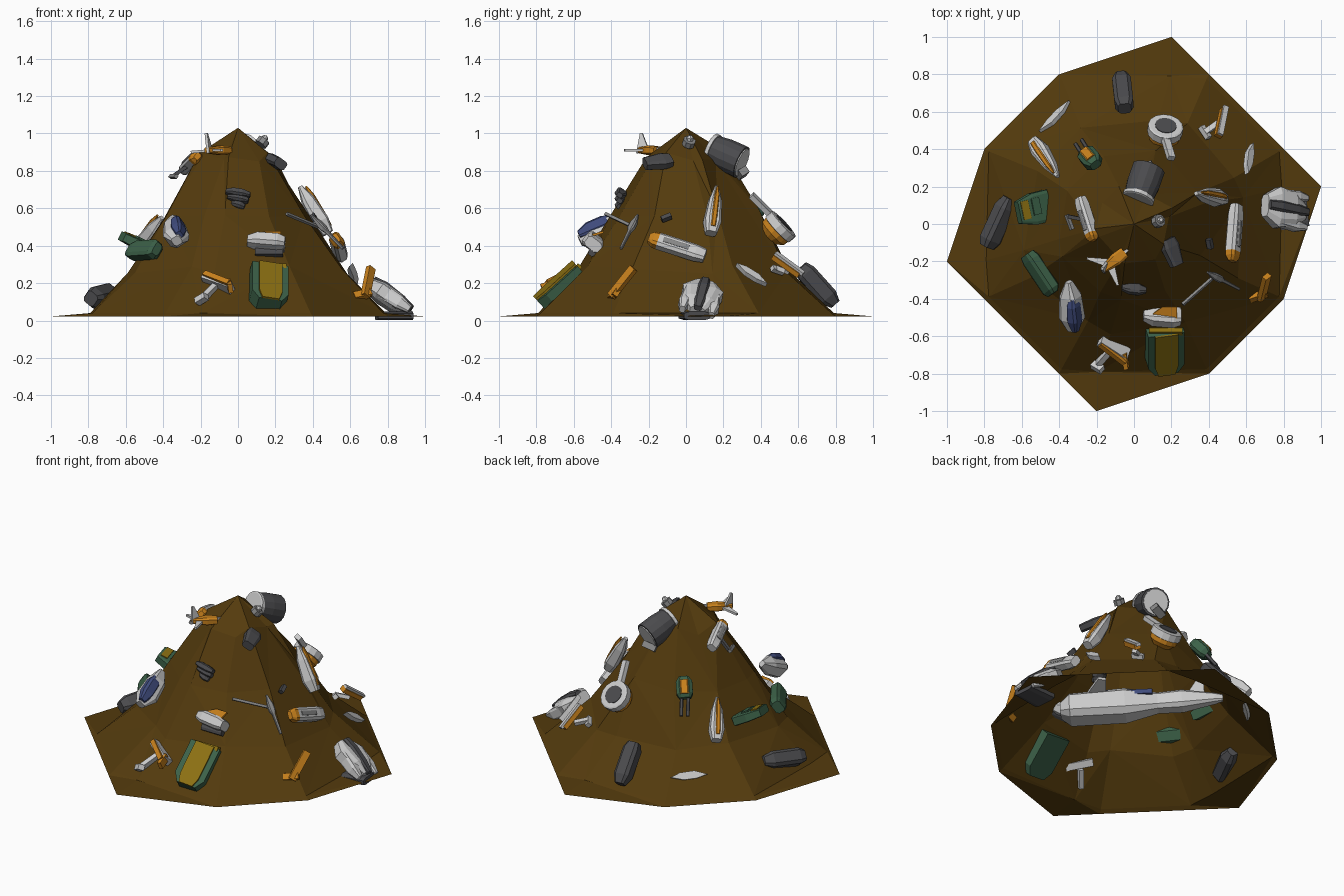
import bpy, bmesh, random
from math import cos, sin, pi
from mathutils import Vector, Matrix

if "Cube" in bpy.data.objects:
    bpy.data.objects.remove(bpy.data.objects["Cube"])

random.seed(4)


def mat(name, *rgb):
    m = bpy.data.materials.new(name)
    m.diffuse_color = (*rgb, 1)
    m.use_nodes = True
    m.node_tree.nodes["Principled BSDF"].inputs["Base Color"].default_value = m.diffuse_color
    return m


EARTH = mat("earth", .088, .043, .004)
WHITE = mat("white", .6, .6, .6)
GREY = mat("mid_grey", .25, .25, .25)
DARK = mat("dark_grey", .07, .07, .075)
ORANGE = mat("orange", .58, .22, .012)
GREEN = mat("green", .045, .12, .065)
YELLOW = mat("yellow", .26, .16, .006)
BLUE = mat("blue", .05, .07, .2)


def make(name, verts, faces, material):
    me = bpy.data.meshes.new(name)
    me.from_pydata([tuple(v) for v in verts], [], faces)
    bm = bmesh.new()
    bm.from_mesh(me)
    bmesh.ops.recalc_face_normals(bm, faces=bm.faces)
    bm.to_mesh(me)
    bm.free()
    me.materials.append(material)
    ob = bpy.data.objects.new(name, me)
    bpy.context.collection.objects.link(ob)
    return ob


def frame(a, b, up=None):
    """Frame at a, local x towards b, local z out of the slope."""
    a, b = Vector(a), Vector(b)
    if up is None:
        m = (a + b) / 2
        r = Vector((m.x, m.y, 0)).normalized()
        up = r * .82 + Vector((0, 0, .57))
    x = (b - a).normalized()
    y = Vector(up).cross(x).normalized()
    z = x.cross(y)
    M = Matrix((x, y, z)).transposed().to_4x4()
    M.translation = a
    return M, (b - a).length


def hull(name, a, b, stations, material, side=0, lift=0, up=None, c=.19, sink=1.0):
    """Loft of chamfered box sections (t, width, height) from a to b; sink deepens the underside."""
    M, L = frame(a, b, up)
    vs, fs = [], []
    q = .5 - c
    sec = [(.5, q), (q, .5), (-q, .5), (-.5, q), (-.5, -q*sink), (-q, -.5*sink), (q, -.5*sink), (.5, -q*sink)]
    for t, w, h in stations:
        vs += [M @ Vector((t * L, u * w + side, v * h + lift)) for u, v in sec]
    for k in range(len(stations) - 1):
        for i in range(8):
            j = (i + 1) % 8
            fs.append((k*8+i, k*8+j, k*8+8+j, k*8+8+i))
    fs += [tuple(range(8)), tuple(range(len(vs) - 8, len(vs)))]
    return make(name, vs, fs, material)


def bar(name, a, b, w, h, material, **kw):
    return hull(name, a, b, [(0, w, h), (1, w, h)], material, c=.02, **kw)


def plate(name, a, b, pts, thick, material, lift=0, up=None):
    """Flat outline in fractions of a-b length, extruded along the normal."""
    M, L = frame(a, b, up)
    n = len(pts)
    vs = [M @ Vector((x * L, y * L, lift + z)) for z in (-thick/2, thick/2) for x, y in pts]
    fs = [tuple(range(n)), tuple(range(n, 2*n))]
    fs += [(i, (i+1) % n, n + (i+1) % n, n+i) for i in range(n)]
    return make(name, vs, fs, material)


def lathe(name, a, b, prof, material, sides=12):
    """Turned part: (t, radius) along a-b."""
    M, L = frame(a, b, (.3, .2, .93))
    vs = [M @ Vector((t*L, r*cos(2*pi*i/sides), r*sin(2*pi*i/sides))) for t, r in prof for i in range(sides)]
    fs = [(k*sides+i, k*sides+(i+1) % sides, (k+1)*sides+(i+1) % sides, (k+1)*sides+i)
          for k in range(len(prof)-1) for i in range(sides)]
    fs += [tuple(range(sides)), tuple(range(len(vs)-sides, len(vs)))]
    return make(name, vs, fs, material)


# Earth heap: open shell, flat skirt then steep rings up to a peak
skirt = [(.2, 1), (-.4, .8), (-.8, .4), (-1, -.2), (-.8, -.4), (-.4, -.8),
         (-.2, -1), (.4, -.8), (.8, -.4), (1, .2), (.8, .4), (.4, .8)]
foot = [(max(-.79, min(.79, x * .97)), max(-.79, min(.79, y * .97))) for x, y in skirt]
vs = [(x, y, .022) for x, y in skirt] + [(x, y, .04) for x, y in foot]
for s, z in ((.77, .27), (.52, .57), (.26, .88)):
    for x, y in foot:
        k = s * .8 / max(.8, Vector((x, y)).length ** .8)
        vs.append((x*k + random.uniform(-.025, .025), y*k + random.uniform(-.025, .025),
                   z + random.uniform(-.03, .03)))
vs.append((0, 0, 1.03))
fs = []
for k in range(4):
    for i in range(12):
        p, q = k*12+i, k*12+(i+1) % 12
        fs += [(p, q, q+12), (p, q+12, p+12)] if (i+k) % 2 else [(p, q, p+12), (q, q+12, p+12)]
fs += [(48+i, 48+(i+1) % 12, 60) for i in range(12)]
make("earth_heap", vs, fs, EARTH)

# Dark hexagonal-ended blocks
block = [(0, .07, .06), (.15, .1, .09), (.8, .1, .09), (1, .06, .05)]
slim = [(0, .08, .04), (.3, .1, .05), (1, .07, .045)]
for i, (a, b, st) in enumerate([((-.05, .62, .29), (-.07, .8, .09), block), ((-.79, -.12, .12), (-.67, .14, .15), block),
                                ((.18, -.08, .86), (.23, -.22, .84), slim)]):
    hull(f"dark_block_{i}", a, b, st, DARK, sink=1.3)
bar("dark_chip", (.4, -.08, .56), (.41, -.13, .54), .025, .03, DARK)

# Engine drum at the top
a, b = (.02, .13, .92), (.08, .3, .845)
lathe("engine_drum", a, b, [(.1, .08), (.5, .09), (.98, .09)], DARK, 14)
lathe("engine_rim", a, b, [(0, .08), (.02, .088), (.12, .088), (.13, .07)], WHITE, 14)
lathe("engine_back", a, b, [(.96, .078), (1.01, .078)], WHITE, 14)
bar("engine_bracket", (.02, .29, .775), (.1, .31, .8), .04, .05, GREY)

# Ring hatch with handle
a, b = (.16, .46, .46), (.17, .525, .52)
lathe("hatch_ring", a, b, [(.4, .08), (.45, .095), (.95, .095), (1, .085)], WHITE, 14)
lathe("hatch_underside", a, b, [(-.3, .05), (.1, .085), (.42, .088)], ORANGE, 14)
lathe("hatch_center", a, b, [(.95, .058), (1.04, .058)], DARK, 14)
bar("hatch_handle", (.17, .45, .57), (.2, .35, .67), .04, .03, WHITE)

# Hex bolt
lathe("bolt_base", (.12, .01, .94), (.14, .02, .965), [(0, .035), (1, .035)], GREY, 8)
lathe("bolt_stud", (.14, .02, .96), (.145, .022, .99), [(0, .016), (.5, .02), (1, .01)], WHITE, 6)

# Curved white blades
crescent = [(0, 0), (.3, .09), (.65, .11), (1, .02), (.75, -.09), (.35, -.12)]
plate("blade_back", (-.5, .49, .15), (-.34, .65, .15), crescent, .03, WHITE)
plate("blade_right", (.63, .43, .19), (.6, .27, .3), crescent, .03, WHITE)

# Tapered white shells with an orange stripe
for i, (a, b) in enumerate([((-.53, .44, .36), (-.4, .25, .54)), ((.47, .13, .46), (.32, .16, .71))]):
    hull(f"shell_{i}", a, b, [(0, .06, .05), (.25, .09, .075), (.7, .065, .06), (1, .02, .02)], WHITE, lift=.015, sink=1.3)
    hull(f"shell_stripe_{i}", a, b, [(.1, .025, .02), (.3, .03, .03), (.75, .025, .03), (.95, .01, .01)], ORANGE, lift=.042)

# Gun turret with twin barrels
a, b = (-.2, .31, .65), (-.26, .38, .55)
hull("turret_body", a, b, [(0, .06, .05), (.25, .1, .08), (.8, .1, .08), (1, .07, .05)], GREEN, lift=.01)
hull("turret_panel", a, b, [(.2, .06, .05), (.85, .06, .05)], ORANGE, lift=.03)
for s in (-1, 1):
    hull(f"turret_barrel_{s}", (-.255, .375, .55), (-.29, .43, .46), [(0, .022, .022), (1, .022, .022)], DARK, side=s*.02, lift=.01)

# Green wreckage on the left
a, b = (-.62, .06, .45), (-.46, .1, .37)
up = (.4, 0, .9)
hull("green_box", a, b, [(0, .12, .05), (.5, .17, .06), (1, .17, .06)], GREEN, up=up, c=.1)
bar("green_box_band", (-.61, .07, .435), (-.57, .08, .42), .1, .02, YELLOW, up=up, lift=.03)
bar("green_box_block", (-.55, .09, .43), (-.51, .1, .41), .09, .05, GREEN, up=up)
hull("green_plank", (-.57, -.16, .37), (-.43, -.37, .38), [(0, .08, .04), (.15, .1, .05), (.9, .1, .05), (1, .07, .03)], GREEN, lift=.01, sink=2)

# Slim rockets with orange noses
for i, (a, b) in enumerate([((-.28, .14, .8), (-.22, -.05, .86)), ((.54, .1, .34), (.52, -.15, .42))]):
    s = (.8, 1.0)[i]
    hull(f"rocket_{i}", a, b, [(0, .07*s, .05), (.2, .085*s, .065), (1, .085*s, .065)], WHITE, lift=.01)
    hull(f"rocket_nose_{i}", a, b, [(1, .085*s, .065), (1.1, .08*s, .06), (1.2, .05*s, .03)], ORANGE, lift=.01)
    hull(f"rocket_stripe_{i}", a, b, [(.35, .03, .02), (.9, .03, .02)], GREY, lift=.038)
bar("rocket_strut", (-.25, .02, .84), (-.35, .04, .77), .02, .02, DARK)
bar("rocket_strut_pod", (-.36, .05, .77), (-.33, -.03, .77), .02, .02, GREY)

# Tail section with flat fins near the summit
hull("tail_body", (-.05, -.15, .91), (-.17, -.25, .91), [(0, .06, .04), (.4, .07, .05), (1, .03, .03)], ORANGE, up=(0, 0, 1))
fin = [(0, -.18), (.3, -.14), (1, -.02), (1, .08), (.3, .16), (0, .2)]
for i, b in enumerate([(-.25, -.18, .9), (-.09, -.33, .91), (-.03, -.14, .92)]):
    plate(f"tail_fin_{i}", (-.13, -.21, .91), b, fin, .014, WHITE, up=(0, 0, 1))
plate("tail_upright", (-.15, -.23, .9), (-.17, -.24, 1.0), [(0, -.35), (1, -.08), (1, .05), (0, .35)], .015, WHITE, up=(1, -.3, 0))

# Ridged dark hood on the front
for i, (w, z) in enumerate([(.13, .69), (.11, .66), (.07, .625)]):
    hull(f"hood_rib_{i}", (-w/2, -.34, z), (w/2, -.355, z - .02), [(0, .025, .03), (.3, .04, .06), (.7, .04, .06), (1, .025, .03)], DARK)

# Pick with a shaft and cross bar
bar("pick_shaft", (.26, -.43, .57), (.43, -.28, .5), .016, .016, GREY)
hull("pick_head", (.38, -.25, .55), (.55, -.34, .37), [(0, .01, .01), (.25, .04, .03), (.4, .04, .03), (.5, .02, .02), (1, .015, .015)], GREY, lift=.02)

# Bent orange brackets
bar("bracket_base", (.62, -.4, .13), (.71, -.37, .15), .04, .03, ORANGE)
bar("bracket_arm", (.68, -.4, .13), (.71, -.28, .28), .045, .03, ORANGE)
bar("clamp_bar", (.47, .6, .23), (.44, .46, .33), .04, .03, ORANGE, lift=.02)
bar("clamp_cover", (.47, .61, .22), (.44, .46, .33), .03, .02, WHITE, lift=.04)
bar("clamp_stem", (.45, .54, .26), (.38, .49, .28), .03, .025, WHITE)
bar("clamp_foot", (.36, .52, .26), (.4, .46, .28), .03, .03, WHITE)

# Front left bracket with a foot
bar("arm_bar", (-.18, -.62, .23), (-.04, -.71, .18), .045, .03, WHITE, lift=.015, sink=4)
bar("arm_cover", (-.17, -.62, .23), (-.04, -.72, .18), .03, .02, ORANGE, lift=.035)
bar("arm_tip", (-.05, -.69, .2), (-.04, -.77, .17), .025, .05, ORANGE)
bar("arm_stem", (-.12, -.67, .19), (-.19, -.75, .12), .03, .025, WHITE, sink=4)
bar("arm_foot", (-.22, -.75, .1), (-.17, -.78, .13), .035, .04, WHITE)

# White claw-like prow at the right foot
a, b = (.7, .1, .19), (.91, .06, .05)
hull("prow", a, b, [(0, .12, .07), (.3, .22, .1), (.7, .18, .1), (1, .08, .05)], WHITE)
hull("prow_ridge", a, b, [(.02, .05, .06), (.3, .06, .08), (.75, .06, .06), (1.03, .04, .03)], DARK, lift=.025)
for s in (-1, 1):
    hull(f"prow_cheek_{s}", a, b, [(.3, .03, .08), (.8, .06, .07), (1.05, .03, .04)], WHITE, side=s*.08)
hull("prow_base", (.74, .04, .025), (.93, .06, .025), [(0, .16, .045), (1, .14, .045)], DARK, up=(0, 0, 1))

# Green and yellow hatch on the front
a, b = (.17, -.79, .1), (.17, -.58, .29)
plate("shield_body", a, b, [(0, -.22), (.2, -.35), (1, -.35), (1, .35), (.2, .35), (0, .22)], .1, GREEN, lift=-.03)
plate("shield_face", a, b, [(.0, -.16), (.2, -.22), (1, -.22), (1, .22), (.2, .22), (.0, .16)], .015, YELLOW, lift=.024)
bar("shield_lip", (.08, -.575, .285), (.26, -.575, .285), .03, .03, YELLOW)

# White and orange cowl on the front
a, b = (.05, -.49, .43), (.25, -.5, .41)
hull("cowl", a, b, [(0, .05, .05), (.25, .08, .1), (.8, .08, .11), (1, .06, .08)], WHITE, sink=1.3)
plate("cowl_top", (.1, -.48, .462), (.23, -.48, .462), [(0, 0), (.2, -.3), (1, -.3), (1, .3), (.4, .3)], .012, ORANGE, up=(0, -.3, 1))
hull("cowl_under", (.09, -.49, .38), (.24, -.49, .38), [(0, .08, .04), (1, .08, .04)], DARK)

# White canopy with blue glass
a, b = (-.35, -.31, .55), (-.33, -.57, .43)
hull("canopy_frame", a, b, [(0, .03, .03), (.3, .1, .08), (.75, .12, .09), (1, .05, .04)], WHITE, sink=1.6)
hull("canopy_glass", a, b, [(.3, .03, .05), (.45, .055, .08), (.75, .065, .08), (.97, .03, .04)], BLUE, side=.03, lift=.012)

# Buried fuselage, visible from beneath
a, b = (.39, -.23, .2), (-.32, .46, .25)
hull("buried_fuselage", a, b, [(0, .1, .08), (.06, .2, .16), (.4, .19, .18), (.6, .11, .11), (.75, .12, .12), (.95, .06, .06), (1, .03, .04)], WHITE, up=(0, 0, 1))
plate("buried_wing", (.25, -.1, .25), (.34, .1, .3), [(0, -.3), (1, -.1), (1, .12), (0, .4)], .02, WHITE, up=(0, 0, 1))
plate("buried_tail", (-.2, .34, .26), (-.24, .33, .4), [(0, -.4), (1, -.2), (1, .1), (0, .4)], .02, WHITE, up=(1, 1, 0))
bar("buried_stripe", (.2, -.06, .27), (-.02, .16, .27), .02, .03, BLUE, up=(0, 0, 1), side=-.08)
